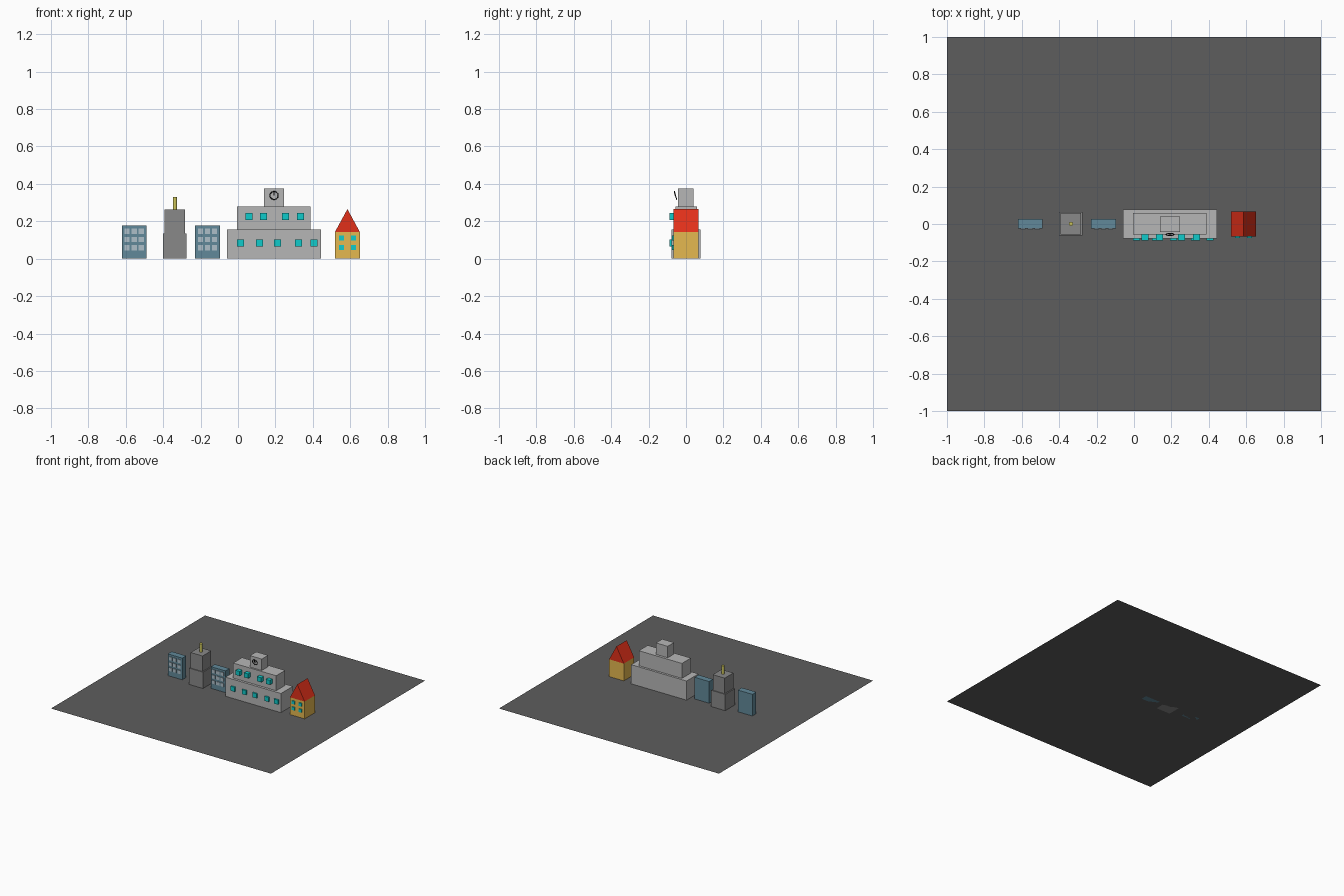
import bpy, math

if "Cube" in bpy.data.objects:
    bpy.data.objects.remove(bpy.data.objects["Cube"])

def mat(name, r, g, b):
    m = bpy.data.materials.new(name)
    m.diffuse_color = (r, g, b, 1)
    m.use_nodes = True
    m.node_tree.nodes["Principled BSDF"].inputs["Base Color"].default_value = m.diffuse_color
    return m

ASPHALT = mat("asphalt", 0.11, 0.11, 0.11)
STONE = mat("stone", 0.47, 0.47, 0.47)
DARK = mat("dark_stone", 0.25, 0.25, 0.25)
BLUE = mat("blue_wall", 0.12, 0.25, 0.32)
PALE = mat("pale_window", 0.42, 0.52, 0.58)
CYAN = mat("cyan_glass", 0.005, 0.6, 0.6)
YELLOW = mat("yellow_wall", 0.78, 0.48, 0.08)
RED = mat("red_roof", 0.75, 0.03, 0.01)
GOLD = mat("gold", 0.6, 0.55, 0.1)
BLACK = mat("black", 0.01, 0.01, 0.01)

def mesh(name, verts, faces, m):
    me = bpy.data.meshes.new(name)
    me.from_pydata(verts, [], faces)
    me.materials.append(m)
    ob = bpy.data.objects.new(name, me)
    bpy.context.collection.objects.link(ob)
    return ob

def box(name, x, y, z, m):
    """Box from (min, max) ranges."""
    v = [(a, b, c) for a in x for b in y for c in z]
    f = [(0, 1, 3, 2), (4, 6, 7, 5), (0, 4, 5, 1),
         (2, 3, 7, 6), (0, 2, 6, 4), (1, 5, 7, 3)]
    return mesh(name, v, f, m)

def windows(name, xs, zs, size, y, m):
    h = size / 2
    for x in xs:
        for z in zs:
            box(name, (x - h, x + h), y, (z - h, z + h), m)

# Ground sheet
mesh("ground", [(-1, -1, 0), (1, -1, 0), (1, 1, 0), (-1, 1, 0)], [(0, 1, 2, 3)], ASPHALT)

# Two blue apartment blocks
for cx in (-0.555, -0.163):
    box("apartment_block", (cx - 0.066, cx + 0.066), (-0.025, 0.026), (0, 0.178), BLUE)
    windows("apartment_window", [cx - 0.038, cx, cx + 0.038],
            [0.058, 0.102, 0.147], 0.028, (-0.03, -0.015), PALE)

# Stepped tower with mast
box("tower_base", (-0.402, -0.275), (-0.062, 0.065), (0, 0.134), DARK)
box("tower_top", (-0.392, -0.284), (-0.055, 0.058), (0.134, 0.262), DARK)
bpy.ops.mesh.primitive_cylinder_add(vertices=16, radius=0.011, depth=0.079,
                                    location=(-0.337, 0.001, 0.2915))
bpy.context.object.name = "tower_mast"
bpy.context.object.data.materials.append(GOLD)
bpy.ops.object.shade_smooth_by_angle()

# Town hall in three tiers
box("hall_lower", (-0.06, 0.444), (-0.077, 0.078), (0, 0.157), STONE)
box("hall_upper", (-0.005, 0.387), (-0.057, 0.06), (0.157, 0.28), STONE)
box("clock_tower", (0.139, 0.246), (-0.043, 0.039), (0.28, 0.374), STONE)
windows("hall_lower_window", [0.013, 0.115, 0.211, 0.323, 0.406], [0.083],
        0.037, (-0.089, -0.052), CYAN)
windows("hall_upper_window", [0.059, 0.136, 0.254, 0.334], [0.226],
        0.037, (-0.089, -0.052), CYAN)

# Clock ring, leaning slightly forward, and its hand
bpy.ops.mesh.primitive_torus_add(major_segments=32, minor_segments=8,
                                 major_radius=0.022, minor_radius=0.0025,
                                 location=(0.193, -0.056, 0.338),
                                 rotation=(math.radians(105), 0, 0))
ring = bpy.context.object
ring.name = "clock_ring"
ring.data.materials.append(BLACK)
bpy.ops.object.shade_smooth_by_angle()
hand = box("clock_hand", (-0.003, 0.003), (-0.003, 0.003), (0, 0.02), BLACK)
hand.location = (0.193, -0.057, 0.338)
hand.rotation_euler = (math.radians(15), 0, 0)

# Yellow house with gable roof
x0, x1, y0, y1, z0, z1 = 0.518, 0.652, -0.066, 0.068, 0.142, 0.265
box("house_walls", (x0, x1), (y0, y1), (0, z0), YELLOW)
xm = (x0 + x1) / 2
mesh("house_roof",
     [(x0, y0, z0), (x1, y0, z0), (xm, y0, z1), (x0, y1, z0), (x1, y1, z0), (xm, y1, z1)],
     [(0, 1, 2), (3, 5, 4), (0, 3, 4, 1), (1, 4, 5, 2), (0, 2, 5, 3)], RED)
windows("house_window", [0.553, 0.617], [0.06, 0.11], 0.026, (-0.074, -0.05), CYAN)
